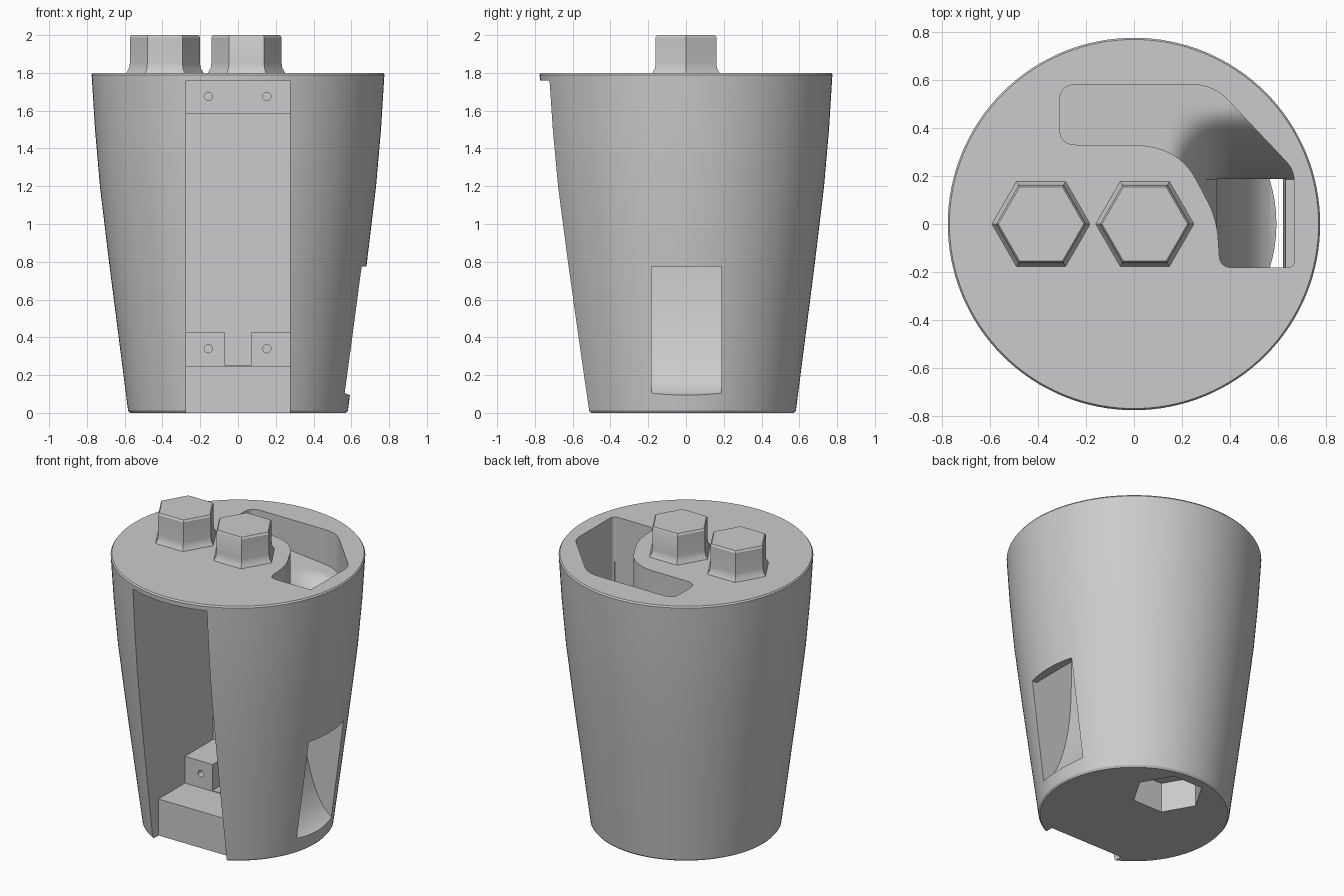
import bpy, bmesh, math

if "Cube" in bpy.data.objects:
    bpy.data.objects.remove(bpy.data.objects["Cube"])

grey = bpy.data.materials.new("plain_grey")
grey.diffuse_color = (0.6, 0.6, 0.61, 1)
grey.use_nodes = True
grey.node_tree.nodes["Principled BSDF"].inputs["Base Color"].default_value = grey.diffuse_color


def finish(name, bm):
    bmesh.ops.remove_doubles(bm, verts=bm.verts, dist=1e-5)
    bmesh.ops.recalc_face_normals(bm, faces=bm.faces)
    me = bpy.data.meshes.new(name)
    bm.to_mesh(me)
    bm.free()
    me.materials.append(grey)
    ob = bpy.data.objects.new(name, me)
    bpy.context.collection.objects.link(ob)
    return ob


def rings(name, profile, n, cx=0, cy=0):
    """Stack of n-sided rings (radius, z), capped at both ends."""
    bm = bmesh.new()
    loops = [[bm.verts.new((cx + r * math.cos(2 * math.pi * i / n),
                            cy + r * math.sin(2 * math.pi * i / n), z)) for i in range(n)]
             for r, z in profile]
    for a, b in zip(loops, loops[1:]):
        for i in range(n):
            j = (i + 1) % n
            bm.faces.new((a[i], a[j], b[j], b[i]))
    bm.faces.new(loops[0][::-1])
    bm.faces.new(loops[-1])
    return finish(name, bm)


def prism(name, pts, lo, hi, place):
    """Extrude a 2D outline between lo and hi; place maps (u, v, h) to xyz."""
    bm = bmesh.new()
    a = [bm.verts.new(place(u, v, lo)) for u, v in pts]
    b = [bm.verts.new(place(u, v, hi)) for u, v in pts]
    n = len(pts)
    for i in range(n):
        j = (i + 1) % n
        bm.faces.new((a[i], a[j], b[j], b[i]))
    bm.faces.new(a[::-1])
    bm.faces.new(b)
    return finish(name, bm)


def box(name, x0, x1, y0, y1, z0, z1):
    return prism(name, [(x0, y0), (x1, y0), (x1, y1), (x0, y1)], z0, z1,
                 lambda u, v, h: (u, v, h))


def boolean(ob, cutter, op="DIFFERENCE"):
    cutter.hide_render = True
    m = ob.modifiers.new("cut", "BOOLEAN")
    m.operation, m.solver, m.object = op, "EXACT", cutter
    bpy.context.view_layer.objects.active = ob
    bpy.ops.object.modifier_apply(modifier=m.name)
    bpy.data.objects.remove(cutter)


def rounded(pts, seg=6):
    """Round outline corners given as (x, y, radius)."""
    out = []
    n = len(pts)
    for i, (x, y, r) in enumerate(pts):
        ends = []
        for k in (i - 1, (i + 1) % n):
            dx, dy = pts[k][0] - x, pts[k][1] - y
            d = math.hypot(dx, dy)
            s = min(r, d * 0.48) / d
            ends.append((x + dx * s, y + dy * s))
        (ax, ay), (bx, by) = ends
        for j in range(seg + 1):
            t = j / seg
            out.append(((1 - t) ** 2 * ax + 2 * t * (1 - t) * x + t * t * bx,
                        (1 - t) ** 2 * ay + 2 * t * (1 - t) * y + t * t * by))
    return out


# Tapered round body
body = rings("tapered_body", [(0.572, 0), (0.582, 0.012), (0.637, 0.44), (0.683, 0.8),
                              (0.731, 1.2), (0.757, 1.5), (0.775, 1.79), (0.768, 1.8)], 128)

# Front bay: stepped recess, centre notch and screw holes
boolean(body, box("bay_low", -0.275, 0.275, -1, -0.45, -0.1, 1.76))
boolean(body, box("bay_mid", -0.275, 0.275, -1, -0.17, 0.245, 1.76))
boolean(body, box("bay_deep", -0.275, 0.275, -1, 0.13, 0.425, 1.585))
boolean(body, box("bay_notch", -0.07, 0.07, -0.3, 0.129, 0.25, 0.5))
circle = [(0.022 * math.cos(i * math.pi / 8), 0.022 * math.sin(i * math.pi / 8)) for i in range(16)]
for sx in (-0.157, 0.153):
    for sz in (0.34, 1.675):
        boolean(body, prism("screw_hole", circle, -0.3, -0.08,
                            lambda u, v, h: (sx + u, h, sz + v)))


# Channel floor height: gentle slope, then a fall towards the shaft
def floor_z(x, y):
    u = min(max((y - 0.185) / 0.3, 0), 1)
    v = min(max((x - 0.15) / 0.25, 0), 1)
    v = v * v * (3 - 2 * v)
    return 1.62 - 0.1 * (x + 0.3) - 0.6 * v * (1 - u) ** 2


bm = bmesh.new()
bmesh.ops.create_grid(bm, x_segments=48, y_segments=40, size=1)
for v in bm.verts:
    x, y = 0.2 + v.co.x * 0.62, 0.21 + v.co.y * 0.5
    v.co = (x, y, floor_z(x, y))
ext = bmesh.ops.extrude_face_region(bm, geom=bm.faces[:])
for v in ext["geom"]:
    if isinstance(v, bmesh.types.BMVert):
        v.co.z = 1.95
air = finish("channel_air", bm)

# Bent channel outline seen from above
outline = rounded([(-0.31, 0.33, 0.07), (-0.31, 0.58, 0.07), (0.33, 0.58, 0.09),
                   (0.667, 0.225, 0.05), (0.667, -0.181, 0.03), (0.358, -0.181, 0.05),
                   (0.345, 0.02, 0.08), (0.185, 0.327, 0.18)], 8)
boolean(air, prism("channel_outline", outline, 0.4, 1.9, lambda u, v, h: (u, v, h)), "INTERSECT")
boolean(body, air)

# Shaft with a curved ramp leading out of the side window
ramp = [(0.62 - 0.275 * math.cos(t * math.pi / 32), 0.85 - 0.76 * math.sin(t * math.pi / 32))
        for t in range(17)]
shaft = ramp + [(0.9, 0.09), (0.9, 0.775), (0.62, 0.775), (0.655, 1.3), (0.655, 1.5), (0.345, 1.5)]
boolean(body, prism("shaft", shaft, -0.183, 0.187, lambda u, v, h: (u, h, v)))

# Hexagonal socket under the base
boolean(body, rings("base_socket", [(0.22, -0.1), (0.22, 0.2)], 6, 0.0, 0.32))

# Hexagonal studs on top
stud = [(0.21, 1.79), (0.2, 1.808), (0.19, 1.825), (0.186, 1.85), (0.186, 1.988), (0.178, 2.0)]
studs = [rings(name, stud, 6, x) for name, x in (("left_stud", -0.387), ("right_stud", 0.045))]

for ob in [body] + studs:
    bpy.ops.object.select_all(action="DESELECT")
    ob.select_set(True)
    bpy.context.view_layer.objects.active = ob
    bpy.ops.object.shade_smooth_by_angle(angle=math.radians(30))
